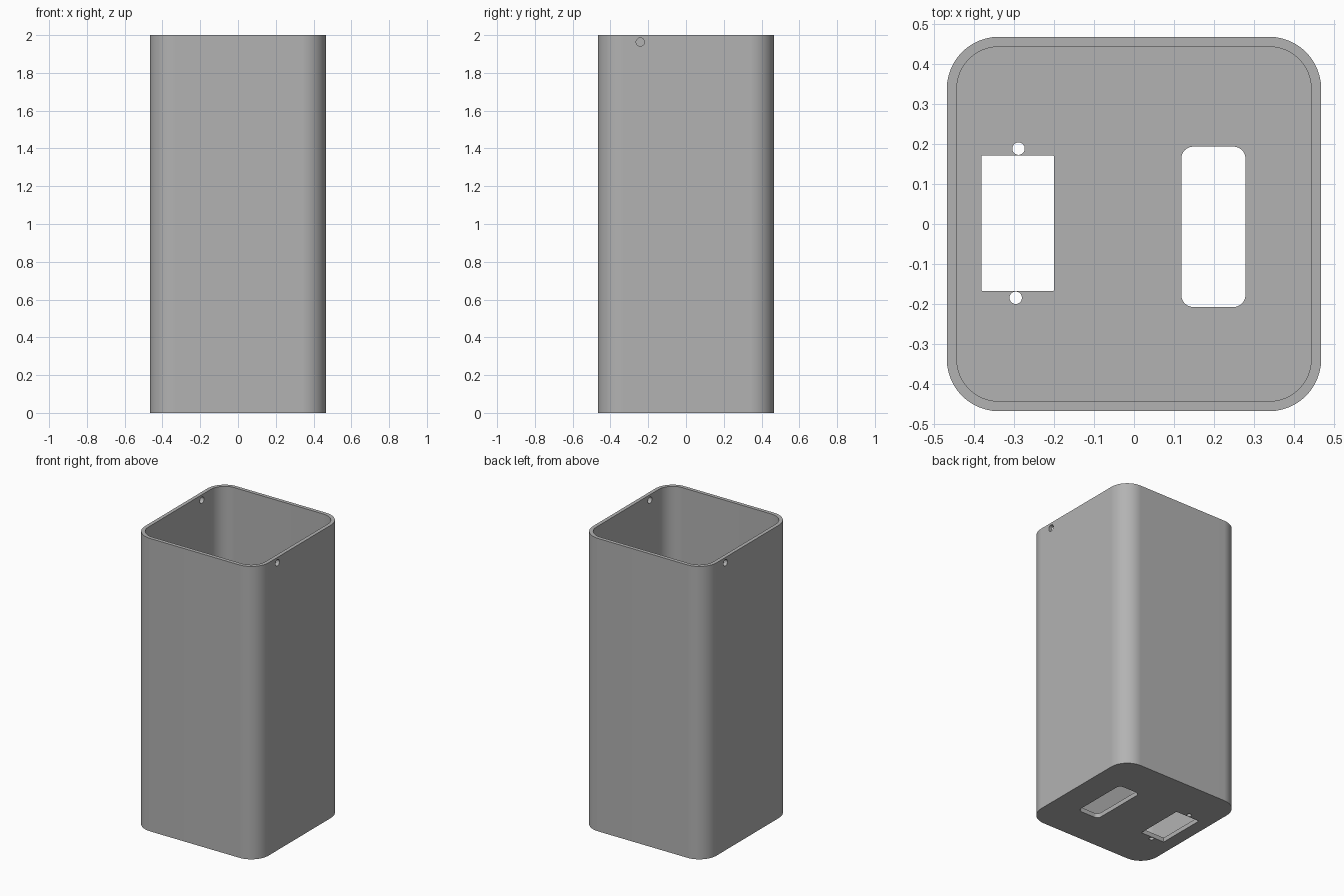
import bpy
import bmesh
from math import cos, sin, pi, radians
from mathutils import Matrix

if "Cube" in bpy.data.objects:
    bpy.data.objects.remove(bpy.data.objects["Cube"])

HALF, HEIGHT, WALL, FLOOR, CORNER = 0.467, 2.0, 0.025, 0.03, 0.13

grey = bpy.data.materials.new("plain_grey")
grey.use_nodes = True
colour = (0.45, 0.45, 0.45, 1)
grey.diffuse_color = colour
grey.node_tree.nodes["Principled BSDF"].inputs["Base Color"].default_value = colour


def add_object(name, bm):
    bmesh.ops.recalc_face_normals(bm, faces=bm.faces)
    mesh = bpy.data.meshes.new(name)
    bm.to_mesh(mesh)
    bm.free()
    mesh.materials.append(grey)
    obj = bpy.data.objects.new(name, mesh)
    bpy.context.collection.objects.link(obj)
    return obj


def rounded_prism(name, cx, cy, hx, hy, radius, z0, z1, steps=12):
    """Upright prism with a rounded rectangle as its section."""
    bm = bmesh.new()
    verts = []
    for quarter, (sx, sy) in enumerate([(1, 1), (-1, 1), (-1, -1), (1, -1)]):
        for i in range(steps + 1):
            a = (quarter + i / steps) * pi / 2
            verts.append(bm.verts.new((cx + sx * (hx - radius) + radius * cos(a),
                                       cy + sy * (hy - radius) + radius * sin(a), z0)))
    base = bm.faces.new(verts)
    top = bmesh.ops.extrude_face_region(bm, geom=[base])["geom"]
    bmesh.ops.translate(bm, vec=(0, 0, z1 - z0),
                        verts=[g for g in top if isinstance(g, bmesh.types.BMVert)])
    return add_object(name, bm)


def drill(name, centre, radius, depth, sideways=False):
    bm = bmesh.new()
    turn = Matrix.Rotation(pi / 2, 4, "Y") if sideways else Matrix()
    bmesh.ops.create_cone(bm, cap_ends=True, segments=32, radius1=radius, radius2=radius,
                          depth=depth, matrix=Matrix.Translation(centre) @ turn)
    return add_object(name, bm)


# Square tube with rounded corners and a closed floor
body = rounded_prism("box_body", 0, 0, HALF, HALF, CORNER, 0, HEIGHT)
inner = HALF - WALL
cutters = [rounded_prism("cavity_cutter", 0, 0, inner, inner, CORNER - WALL,
                         FLOOR, HEIGHT + 0.1)]

# Floor openings: a socket cutout with two screw holes, and a rounded slot
cutters += [
    rounded_prism("socket_cutter", -0.29, 0.002, 0.09, 0.169, 0.002, -0.1, 0.1, 2),
    rounded_prism("slot_cutter", 0.198, -0.007, 0.08, 0.2, 0.03, -0.1, 0.1, 8),
    drill("screw_cutter_back", (-0.288, 0.188, 0), 0.0155, 0.2),
    drill("screw_cutter_front", (-0.295, -0.184, 0), 0.0155, 0.2),
]

# One small hole near the rim of each side wall, diagonally opposite
for side in (1, -1):
    cutters.append(drill("rim_hole_cutter", (side * HALF, side * -0.242, 1.963),
                         0.022, 0.2, sideways=True))

# Cut everything and apply
bpy.ops.object.select_all(action="DESELECT")
body.select_set(True)
bpy.context.view_layer.objects.active = body
for cutter in cutters:
    mod = body.modifiers.new("cut", "BOOLEAN")
    mod.operation = "DIFFERENCE"
    mod.solver = "EXACT"
    mod.object = cutter
    bpy.ops.object.modifier_apply(modifier=mod.name)
    bpy.data.objects.remove(cutter)

bpy.ops.object.shade_smooth_by_angle(angle=radians(30))
weighted = body.modifiers.new("even_shading", "WEIGHTED_NORMAL")
weighted.keep_sharp = True
